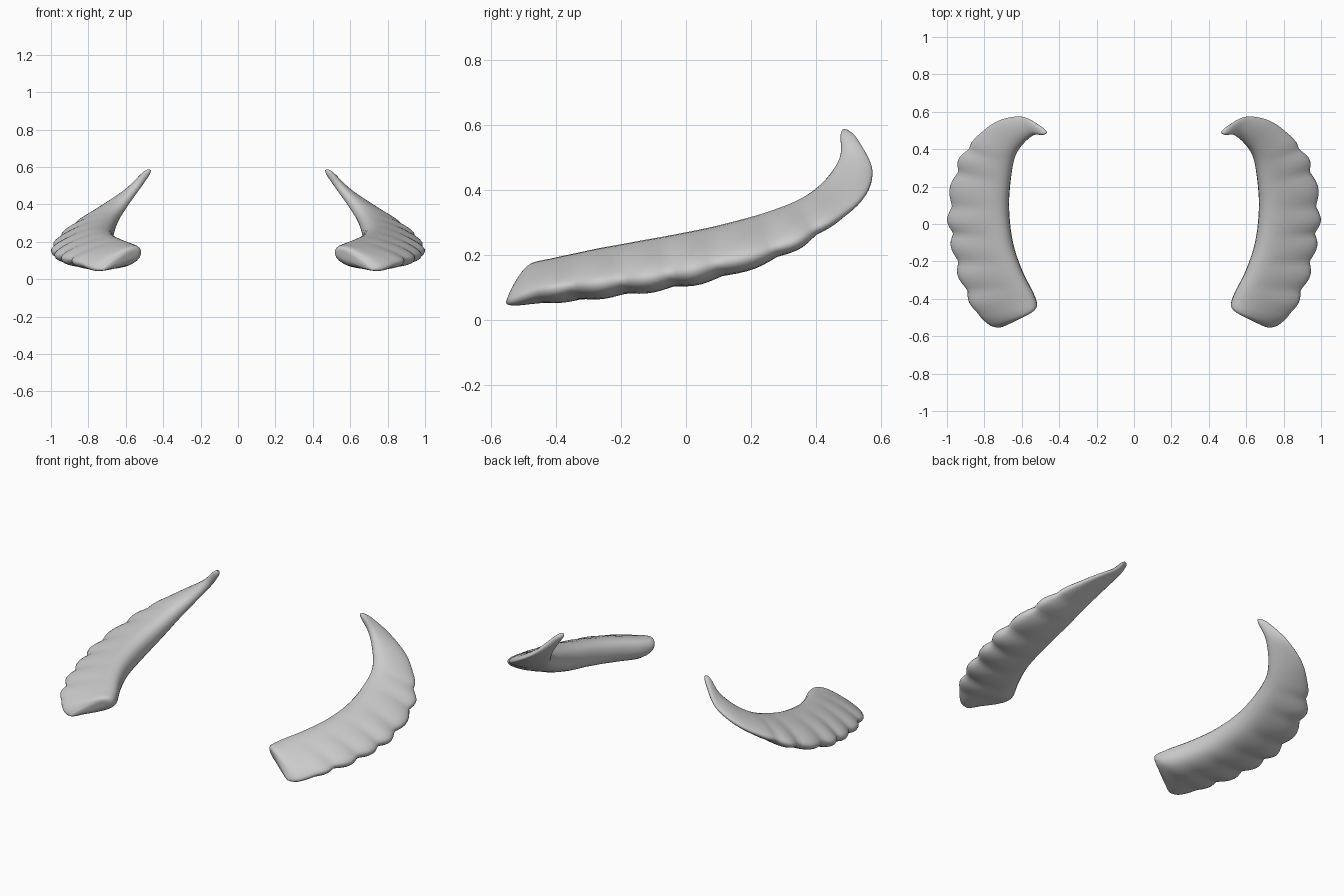
import bpy, bmesh, math
from mathutils import Vector

if "Cube" in bpy.data.objects:
    bpy.data.objects.remove(bpy.data.objects["Cube"])

# Stations head -> tail: inner edge xyz, outer edge xyz, upper and lower thickness
STATIONS = [
    (.565, -.480, .135, .715, -.555, .050, .020, .020),
    (.520, -.445, .150, .780, -.535, .055, .048, .050),
    (.535, -.380, .160, .865, -.440, .090, .050, .080),
    (.600, -.250, .180, .935, -.270, .110, .060, .085),
    (.650, -.100, .205, .975, -.090, .130, .065, .085),
    (.670, .080, .240, .990, .070, .160, .065, .085),
    (.660, .240, .290, .955, .280, .215, .058, .070),
    (.635, .360, .345, .880, .420, .285, .048, .050),
    (.590, .430, .415, .750, .540, .370, .035, .035),
    (.535, .475, .495, .610, .575, .460, .025, .025),
    (.483, .478, .565, .515, .530, .555, .018, .018),
    (.468, .485, .585, .478, .500, .585, .007, .007),
]
STEPS, SIDES = 8, 28


def spline(k, t):
    """Catmull-Rom value between station k and k+1."""
    n = len(STATIONS) - 1
    rows = [STATIONS[min(max(k + j, 0), n)] for j in (-1, 0, 1, 2)]
    return [0.5 * (2*b + (c - a)*t + (2*a - 5*b + 4*c - d)*t*t + (3*b - a - 3*c + d)*t**3)
            for a, b, c, d in zip(*rows)]


# Sample the sections along the body
samples = []
for k in range(len(STATIONS) - 1):
    for i in range(STEPS):
        samples.append((k + i / STEPS, spline(k, i / STEPS)))
samples.append((len(STATIONS) - 1, list(STATIONS[-1])))
mids = [(Vector(v[:3]) + Vector(v[3:6])) / 2 for s, v in samples]

bm = bmesh.new()
rings = []
for i, (s, v) in enumerate(samples):
    inner, outer = Vector(v[:3]), Vector(v[3:6])
    w = outer - inner
    tangent = mids[min(i + 3, len(mids) - 1)] - mids[max(i - 3, 0)]
    normal = w.cross(tangent).normalized()
    if normal.z < 0:
        normal = -normal
    # Scalloped outer rim
    fade = max(0, min(1, s - 1.5, 7.6 - s))
    bump = fade * (abs(math.sin(math.pi * (s * 1.15 + .1))) - .6)
    ring = []
    for j in range(SIDES):
        a = 2 * math.pi * j / SIDES
        c, sn = math.cos(a), math.sin(a)
        u = .5 - .5 * math.copysign(abs(c) ** .85, c)
        h = math.copysign(abs(sn) ** .85, sn) * (v[6] if sn > 0 else v[7])
        h *= 1.25 - .65 * u
        p = inner + w * u + normal * h
        p += w.normalized() * (.030 * bump * u ** 3) + normal * (.3 * h * bump * u * u)
        ring.append(bm.verts.new(p))
    rings.append(ring)

# Skin the rings and close the ends
for r, q in zip(rings, rings[1:]):
    for j in range(SIDES):
        n = (j + 1) % SIDES
        bm.faces.new((r[j], r[n], q[n], q[j]))
for ring in (rings[0], rings[-1]):
    f = bm.faces.new(ring)
    bmesh.ops.poke(bm, faces=[f])
bmesh.ops.recalc_face_normals(bm, faces=bm.faces)
for f in bm.faces:
    f.smooth = True

mesh = bpy.data.meshes.new("curved_lobes")
bm.to_mesh(mesh)
bm.free()
lobe = bpy.data.objects.new("curved_lobes", mesh)
bpy.context.collection.objects.link(lobe)

# Soften the surface and mirror it to the other side
soft = lobe.modifiers.new("soften", 'SMOOTH')
soft.factor, soft.iterations = .5, 2
mirror = lobe.modifiers.new("mirror", 'MIRROR')
mirror.use_mirror_merge = False
